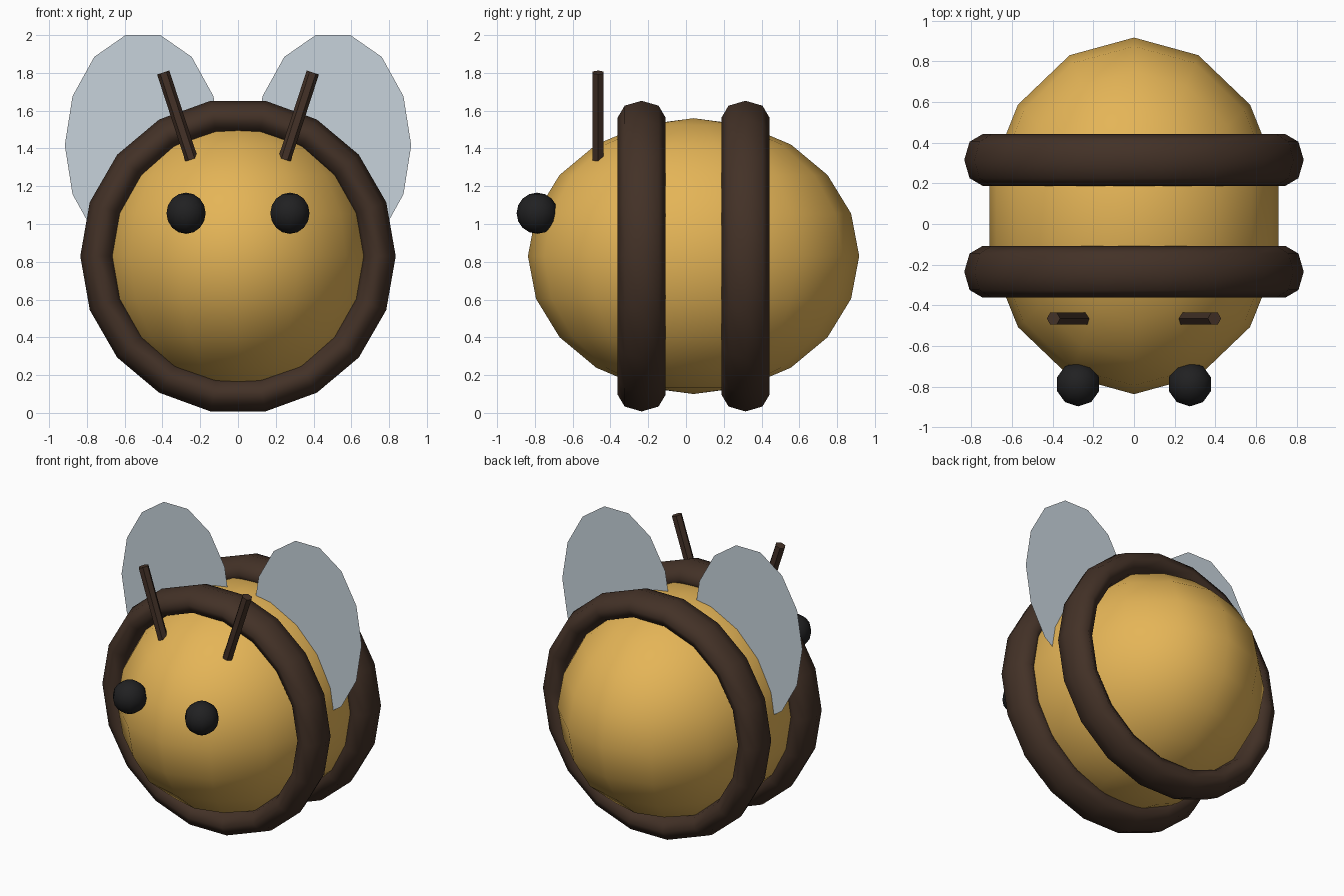
import bpy, math
from mathutils import Vector

cube = bpy.data.objects.get("Cube")
if cube:
    bpy.data.objects.remove(cube, do_unlink=True)

MID_Y, MID_Z = 0.04, 0.83


def material(name, rgb):
    mat = bpy.data.materials.new(name)
    mat.use_nodes = True
    mat.diffuse_color = (*rgb, 1)
    bsdf = next(n for n in mat.node_tree.nodes if n.type == 'BSDF_PRINCIPLED')
    bsdf.inputs["Base Color"].default_value = (*rgb, 1)
    return mat


honey = material("honey_yellow", (0.78, 0.46, 0.095))
brown = material("dark_brown", (0.056, 0.031, 0.020))
black = material("soft_black", (0.015, 0.015, 0.016))
grey = material("pale_grey_blue", (0.57, 0.65, 0.71))


def finish(name, mat, scale=(1, 1, 1), smooth=True):
    """Name, scale, colour and shade the object just added."""
    obj = bpy.context.object
    obj.name = name
    obj.scale = scale
    obj.data.materials.append(mat)
    if smooth:
        bpy.ops.object.shade_smooth()
    return obj


# Body
bpy.ops.mesh.primitive_uv_sphere_add(segments=14, ring_count=10, radius=1,
                                     location=(0, MID_Y, MID_Z))
finish("body", honey, (0.73, 0.877, 0.73))

# Raised stripes: rings stretched along the body
for name, y in (("front_stripe", -0.235), ("back_stripe", 0.315)):
    bpy.ops.mesh.primitive_torus_add(major_segments=18, minor_segments=8,
                                     major_radius=0.745, minor_radius=0.09,
                                     location=(0, y, MID_Z),
                                     rotation=(math.pi / 2, 0, 0))
    finish(name, brown, (1, 1, 1.41))

for side, s in (("left", 1), ("right", -1)):
    # Eyes
    bpy.ops.mesh.primitive_uv_sphere_add(segments=10, ring_count=8, radius=0.109,
                                         location=(s * 0.275, -0.788, 1.057))
    finish(side + "_eye", black)

    # Antennae: leaning six-sided rods
    low, high = Vector((s * 0.246, -0.465, 1.342)), Vector((s * 0.396, -0.465, 1.802))
    lean = (high - low).to_track_quat('Z', 'Y').to_euler()
    bpy.ops.mesh.primitive_cylinder_add(vertices=6, radius=0.034,
                                        depth=(high - low).length,
                                        location=(low + high) / 2, rotation=lean)
    finish(side + "_antenna", brown, smooth=False)

    # Wings: flat upright ovals
    bpy.ops.mesh.primitive_circle_add(vertices=14, radius=1, fill_type='NGON',
                                      location=(s * 0.503, MID_Y, 1.417),
                                      rotation=(math.pi / 2, 0, 0))
    wing = finish(side + "_wing", grey, smooth=False)
    # Blender circles start on +y; turn the outline so a corner points sideways
    for v in wing.data.vertices:
        a = math.tau * v.index / 14
        v.co = (0.414 * math.cos(a), 0.598 * math.sin(a), 0)
